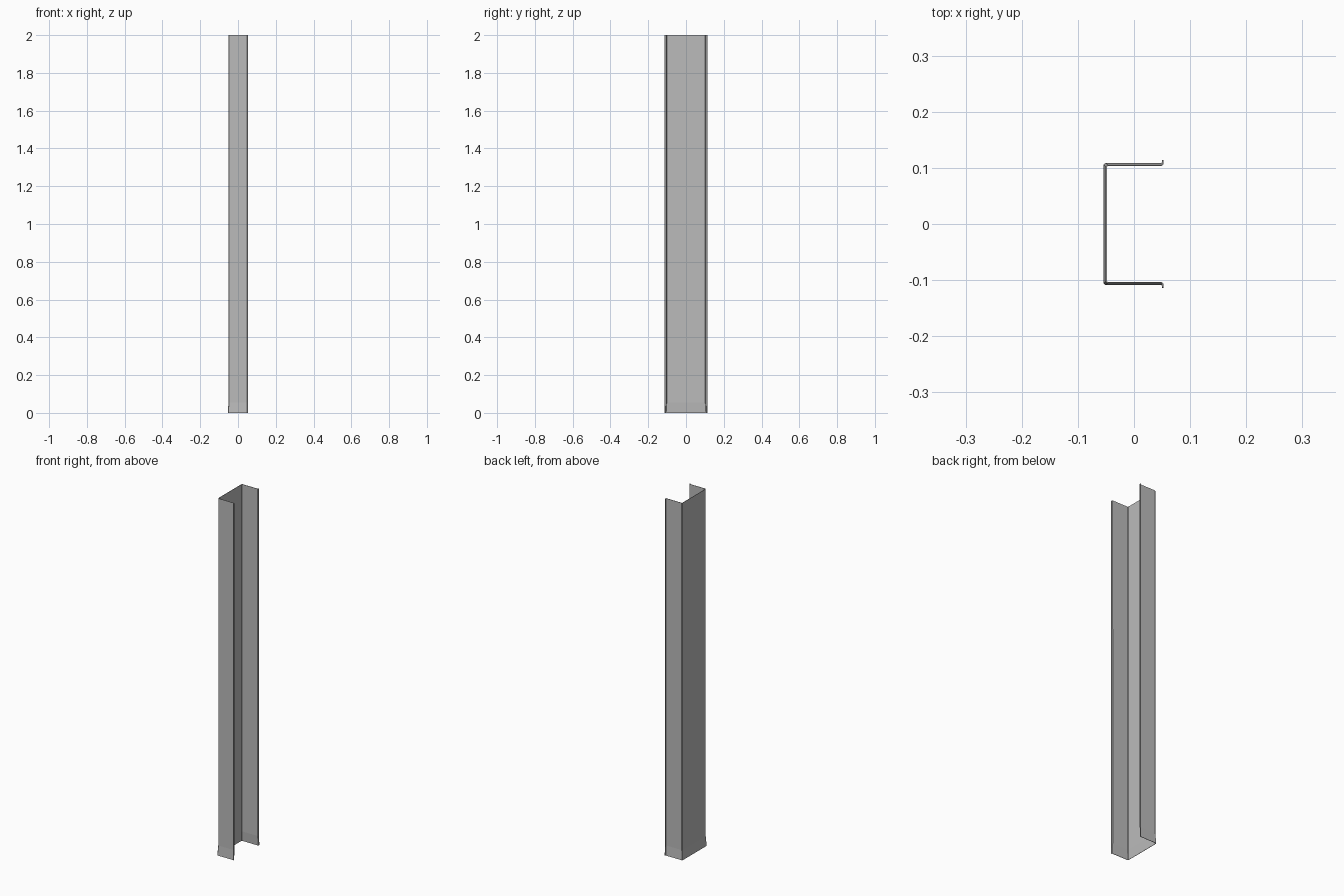
import bpy
import bmesh

cube = bpy.data.objects.get("Cube")
if cube:
    bpy.data.objects.remove(cube, do_unlink=True)

GREY = (0.5, 0.5, 0.5, 1.0)
HEIGHT = 2.0
FLARE_TOP = 0.055
FLARE = 0.0035
SHEET = 0.002

steel = bpy.data.materials.new("sheet_grey")
steel.use_nodes = True
steel.diffuse_color = GREY
steel.node_tree.nodes["Principled BSDF"].inputs["Base Color"].default_value = GREY

# Half of the folded channel section: web corner, flange, outward lip
half = [(-0.0495, 0.102), (-0.047, 0.1045), (0.049, 0.1045),
        (0.0513, 0.1065), (0.0513, 0.1125)]


def section(flare):
    """Whole section; the web and flanges move outward by the flare."""
    side = []
    for i, (x, y) in enumerate(half):
        dx = flare if i < 2 else 0
        dy = flare * 0.4 if i == len(half) - 1 else flare
        side.append((x - dx, y + dy))
    return [(x, -y) for x, y in reversed(side)] + side


# Channel sheet with a flared socket at the foot
bm = bmesh.new()
rings = []
for z, flare in ((0, FLARE), (FLARE_TOP, 0), (HEIGHT, 0)):
    rings.append([bm.verts.new((x, y, z)) for x, y in section(flare)])
for low, high in zip(rings, rings[1:]):
    for i in range(len(low) - 1):
        bm.faces.new((low[i], high[i], high[i + 1], low[i + 1]))
bmesh.ops.recalc_face_normals(bm, faces=bm.faces)

mesh = bpy.data.meshes.new("flared_channel")
bm.to_mesh(mesh)
bm.free()
mesh.materials.append(steel)
channel = bpy.data.objects.new("flared_channel", mesh)
bpy.context.collection.objects.link(channel)

# Sheet thickness
solid = channel.modifiers.new("sheet_thickness", "SOLIDIFY")
solid.thickness = SHEET
solid.offset = 0
solid.use_even_offset = True
